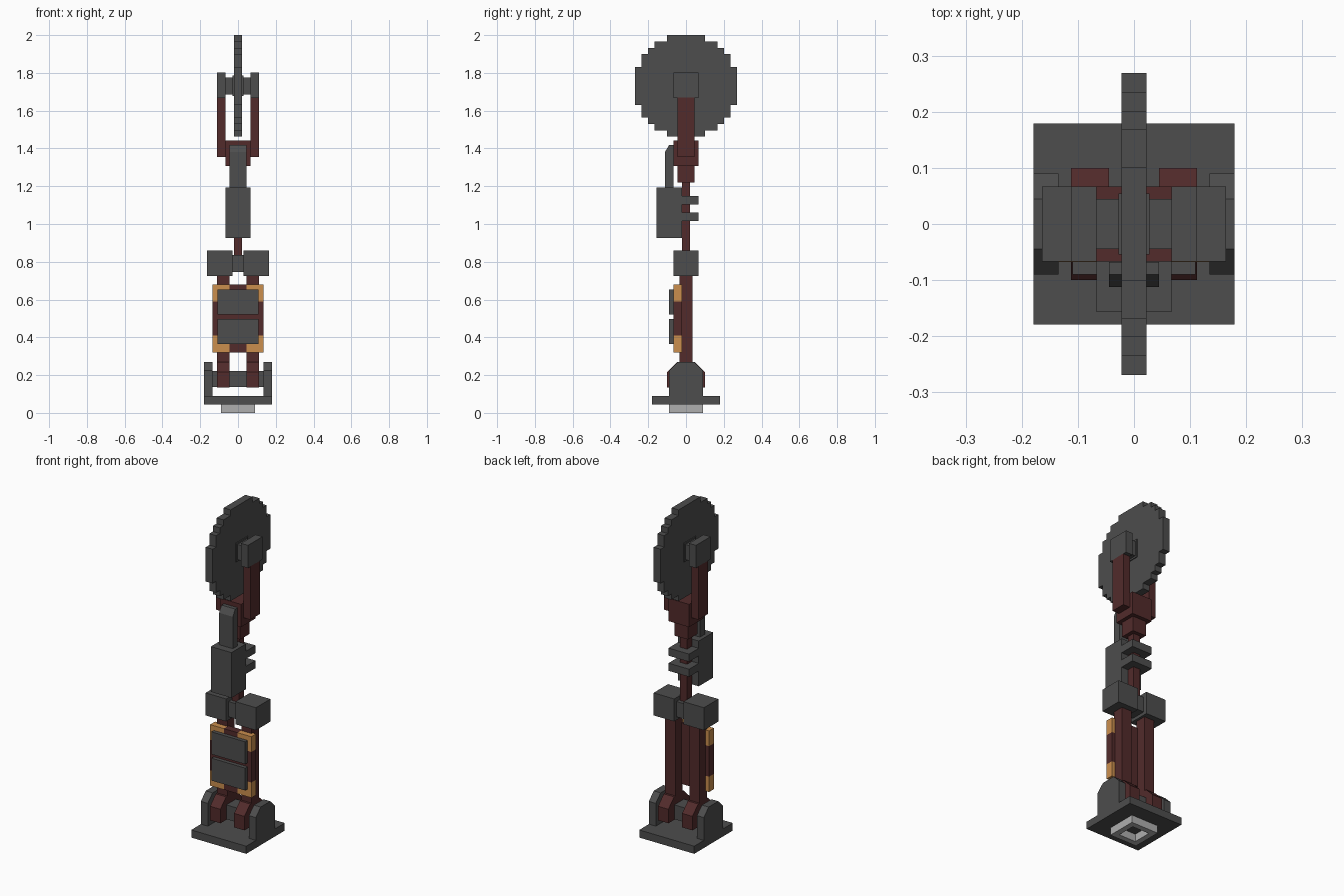
import bpy, bmesh

cube = bpy.data.objects.get("Cube")
if cube:
    bpy.data.objects.remove(cube, do_unlink=True)


def make_material(name, rgb):
    mat = bpy.data.materials.new(name)
    mat.use_nodes = True
    mat.diffuse_color = (*rgb, 1)
    mat.node_tree.nodes["Principled BSDF"].inputs["Base Color"].default_value = (*rgb, 1)
    return mat


DARK = make_material("dark_grey", (0.075, 0.075, 0.075))
RED = make_material("dark_red", (0.085, 0.024, 0.024))
ORANGE = make_material("orange", (0.60, 0.275, 0.076))
LIGHT = make_material("light_grey", (0.43, 0.43, 0.43))


def slab(name, profile, x0, x1, mat):
    """Extrude a (y, z) outline from x0 to x1."""
    bm = bmesh.new()
    face = bm.faces.new([bm.verts.new((x0, y, z)) for y, z in profile])
    ext = bmesh.ops.extrude_face_region(bm, geom=[face])
    verts = [v for v in ext["geom"] if isinstance(v, bmesh.types.BMVert)]
    bmesh.ops.translate(bm, verts=verts, vec=(x1 - x0, 0, 0))
    bmesh.ops.recalc_face_normals(bm, faces=bm.faces)
    mesh = bpy.data.meshes.new(name)
    bm.to_mesh(mesh)
    bm.free()
    mesh.materials.append(mat)
    obj = bpy.data.objects.new(name, mesh)
    bpy.context.collection.objects.link(obj)
    return obj


def box(name, x, y, z, mat):
    return slab(name, [(y[0], z[0]), (y[1], z[0]), (y[1], z[1]), (y[0], z[1])], x[0], x[1], mat)


def mirrored(obj):
    """Mirror a part across x = 0."""
    mod = obj.modifiers.new("Mirror", "MIRROR")
    mod.use_axis = (True, False, False)
    return obj


def sym(v):
    return (-v, v)


P = 0.0448  # basic block unit

# Hollow square foot under the base
HOLE = 0.056
mirrored(box("foot_ring_side", (HOLE, 2 * P), sym(2 * P), (0, P), LIGHT))
box("foot_ring_front", sym(HOLE), (-2 * P, -HOLE), (0, P), LIGHT)
box("foot_ring_back", sym(HOLE), (HOLE, 2 * P), (0, P), LIGHT)

# Base plate, chamfered brackets and axle
box("base_plate", sym(4 * P), sym(4 * P), (P, 2 * P), DARK)
bracket = [(-2 * P, 2 * P), (2 * P, 2 * P), (2 * P, 5 * P), (P, 6 * P), (-P, 6 * P), (-2 * P, 5 * P)]
mirrored(slab("base_bracket", bracket, 3 * P, 4 * P, DARK))
box("ankle_axle", sym(3 * P), sym(P), (0.138, 0.222), DARK)

# Ankles and legs
ankle = [(-0.1, 3 * P), (0.1, 3 * P), (0.1, 0.217), (0.047, 0.27), (-0.047, 0.27), (-0.1, 0.217)]
mirrored(slab("ankle", ankle, P, 2.5 * P, RED))
mirrored(box("leg", (P, 2.5 * P), sym(0.0336), (0.2, 0.74), RED))

# Shin panel with orange corners and two cover plates
PANEL_Y = (-0.0673, -0.0224)
box("panel_middle", sym(3 * P), PANEL_Y, (0.41, 0.59), RED)
for name, z in (("lower", (0.32, 0.41)), ("upper", (0.59, 0.68))):
    box(f"panel_{name}", sym(P), PANEL_Y, z, RED)
    mirrored(box(f"panel_corner_{name}", (P, 3 * P), PANEL_Y, z, ORANGE))
for name, z in (("lower", (0.365, 0.497)), ("upper", (0.52, 0.652))):
    box(f"cover_plate_{name}", sym(2.45 * P), (-2 * P, -0.0673), z, DARK)

# Knee blocks and connector
mirrored(box("knee_block", (0.03, 0.164), sym(1.5 * P), (0.726, 0.859), DARK))
box("knee_connector", sym(0.032), sym(P), (0.745, 0.835), DARK)

# Thin rod with housing, fins and front strap
box("rod", sym(0.5 * P), sym(0.5 * P), (0.83, 1.23), RED)
box("housing", sym(1.5 * P), (-3.5 * P, -0.5 * P), (0.925, 1.192), DARK)
for name, z in (("lower", (1.015, 1.06)), ("upper", (1.104, 1.149))):
    box(f"fin_{name}", sym(1.5 * P), (-0.5 * P, 1.5 * P), z, DARK)
strap = [(-0.112, 1.19), (-0.0673, 1.19), (-0.0673, 1.417), (-0.09, 1.417), (-0.112, 1.38)]
slab("front_strap", strap, -P, P, DARK)

# Fork neck, body and arms
box("fork_neck", sym(P), sym(P), (1.22, 1.31), RED)
box("fork_body", sym(1.5 * P), sym(1.5 * P), (1.308, 1.442), RED)
mirrored(box("fork_arm", (1.5 * P, 2.5 * P), sym(P), (1.355, 1.67), RED))
mirrored(box("fork_cap", (1.5 * P, 2.5 * P), sym(1.5 * P), (1.668, 1.802), DARK))

# Stepped wheel, hub plate and axle
U = 0.75 * P
CZ = 2 - 8 * U
quarter = [(8, 3), (7, 3), (7, 5), (6, 5), (6, 6), (5, 6), (5, 7), (3, 7), (3, 8)]
right = [(8, -3)] + quarter
lower = [(y, -z) for y, z in reversed(quarter)]
half = lower + quarter
outline = half + [(-y, z) for y, z in reversed(half)]
slab("wheel", [(y * U, CZ + z * U) for y, z in outline], -0.5 * P, 0.5 * P, DARK)
box("wheel_hub", sym(0.028), sym(P + 0.01), (CZ - P - 0.01, CZ + P + 0.01), DARK)
box("wheel_axle", sym(1.5 * P), sym(P), (CZ - P, CZ + P), DARK)
